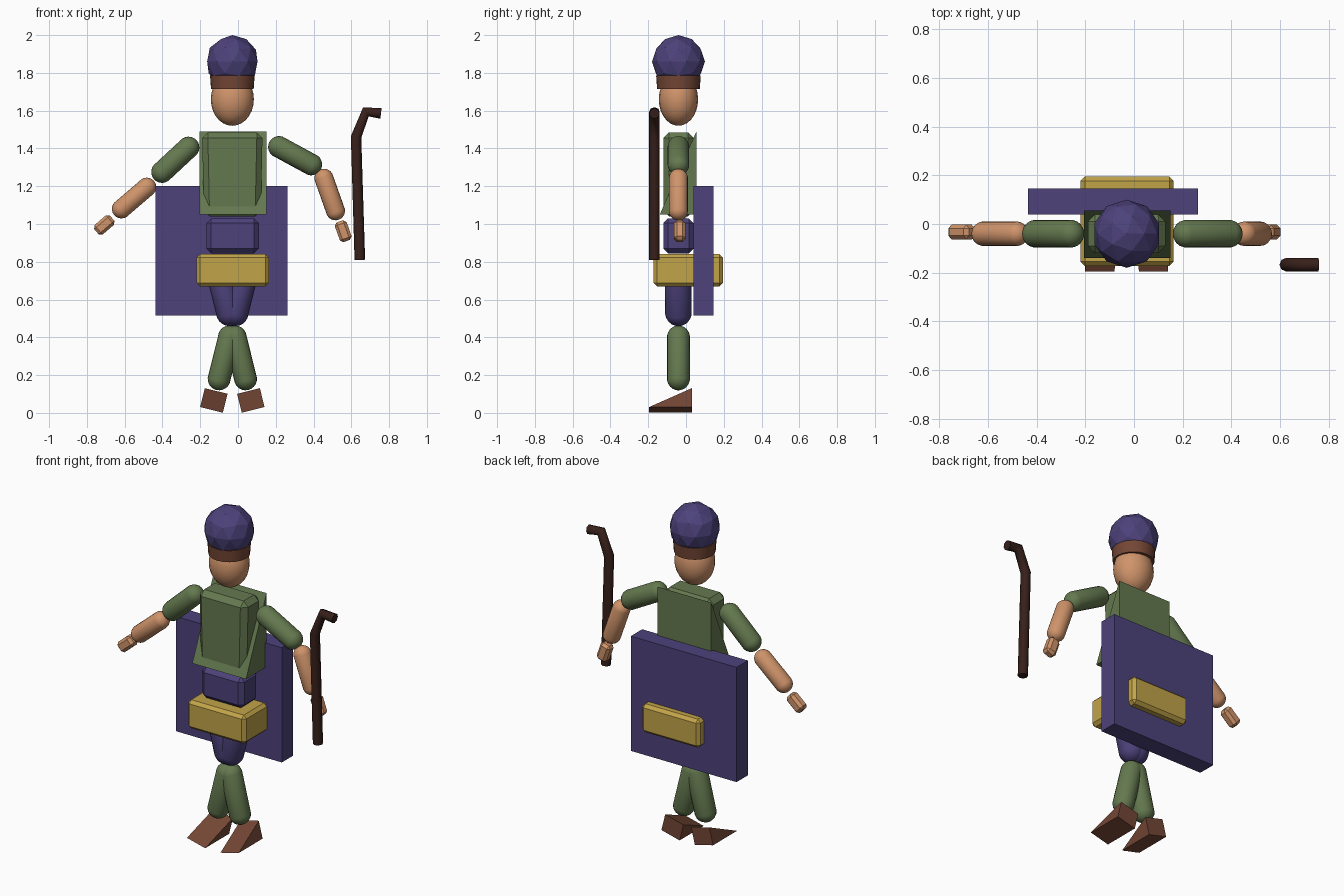
import bpy, bmesh, math
from mathutils import Vector, Matrix

if "Cube" in bpy.data.objects:
    bpy.data.objects.remove(bpy.data.objects["Cube"])

CX, CY = -0.03, -0.04          # body axis


def material(name, r, g, b):
    m = bpy.data.materials.new(name)
    m.diffuse_color = [(c / 255) ** 2.2 for c in (r, g, b)] + [1]
    m.use_nodes = True
    m.node_tree.nodes["Principled BSDF"].inputs["Base Color"].default_value = m.diffuse_color
    return m


PURPLE = material("purple_cloth", 78, 68, 122)
GREEN = material("green_cloth", 100, 120, 80)
GOLD = material("gold", 192, 162, 74)
SKIN = material("skin", 206, 146, 106)
BROWN = material("brown_leather", 115, 72, 56)
DARK = material("dark_wood", 58, 37, 32)


def finish(name, bm, mat, matrix=None, smooth=None):
    if matrix:
        bm.transform(matrix)
    bmesh.ops.recalc_face_normals(bm, faces=bm.faces)
    me = bpy.data.meshes.new(name)
    bm.to_mesh(me)
    bm.free()
    me.materials.append(mat)
    if smooth:
        me.shade_smooth()
        me.set_sharp_from_angle(angle=math.radians(smooth))
    ob = bpy.data.objects.new(name, me)
    bpy.context.collection.objects.link(ob)
    return ob


def box(name, lo, hi, mat, bevel=0, taper=1, turn=0):
    lo, hi = Vector(lo), Vector(hi)
    bm = bmesh.new()
    bmesh.ops.create_cube(bm, size=1, matrix=Matrix.Diagonal((*(hi - lo), 1)))
    for v in bm.verts:
        if v.co.z < 0:
            v.co.x *= taper
    if bevel:
        bmesh.ops.bevel(bm, geom=bm.edges[:], offset=bevel, segments=1,
                        affect='EDGES', profile=0.5)
    m = Matrix.Translation((lo + hi) / 2) @ Matrix.Rotation(turn, 4, 'Y')
    return finish(name, bm, mat, m)


def wedge(name, center, size, mat, turn=0):
    # full height at the back, sloping down to the front edge
    w, d, h = (s / 2 for s in size)
    bm = bmesh.new()
    a, b = ([bm.verts.new((x, y, z)) for y, z in ((-d, -h), (d, -h), (d, h))]
            for x in (-w, w))
    bm.faces.new(a)
    bm.faces.new(b)
    for i in range(3):
        j = (i + 1) % 3
        bm.faces.new((a[i], a[j], b[j], b[i]))
    m = Matrix.Translation(center) @ Matrix.Rotation(turn, 4, 'Y')
    return finish(name, bm, mat, m)


def capsule(name, p, q, r, mat):
    p, q = Vector((p[0], CY, p[1])), Vector((q[0], CY, q[1]))
    axis = q - p
    bm = bmesh.new()
    bmesh.ops.create_uvsphere(bm, u_segments=20, v_segments=11, radius=r * 1.01)
    for v in bm.verts:
        v.co.z += math.copysign(axis.length / 2, v.co.z)
    m = Matrix.Translation((p + q) / 2) @ axis.to_track_quat('Z', 'Y').to_matrix().to_4x4()
    return finish(name, bm, mat, m, 40)


# head, hat band and hat
bm = bmesh.new()
bmesh.ops.create_uvsphere(bm, u_segments=20, v_segments=14, radius=1)
finish("head", bm, SKIN, Matrix.Translation((CX, CY, 1.66))
       @ Matrix.Diagonal((0.114, 0.104, 0.14, 1)), 40)
bm = bmesh.new()
bmesh.ops.create_cone(bm, cap_ends=True, segments=20, radius1=0.113, radius2=0.118, depth=0.07)
finish("hat_band", bm, BROWN, Matrix.Translation((CX, CY, 1.75)), 40)
bm = bmesh.new()
bmesh.ops.create_icosphere(bm, subdivisions=2, radius=0.14)
finish("hat", bm, PURPLE, Matrix.Translation((CX, CY, 1.86)))

# torso, coat, waist, belt and cape
box("torso", (-0.19, -0.12, 1.04), (0.13, 0.04, 1.485), GREEN, 0.03, 0.94)
wedge("coat", (-0.0275, -0.042, 1.27), (0.355, 0.194, 0.44), GREEN)
box("waist", (-0.167, -0.12, 0.845), (0.11, 0.04, 1.03), PURPLE, 0.025)
box("belt", (-0.22, -0.172, 0.67), (0.163, 0.195, 0.84), GOLD, 0.018)
box("cape", (-0.436, 0.039, 0.515), (0.262, 0.146, 1.2), PURPLE)

# legs
for side, s in (("left", 1), ("right", -1)):
    capsule(side + "_thigh", (CX - s * 0.07, 0.75), (CX - s * 0.015, 0.53), 0.07, PURPLE)
    capsule(side + "_shin", (CX - s * 0.015, 0.402), (CX - s * 0.07, 0.18), 0.06, GREEN)
    wedge(side + "_shoe", (CX - s * 0.098, -0.082, 0.066), (0.124, 0.226, 0.103),
          BROWN, s * math.radians(14))

# arms: shoulder, elbow, forearm start and end, hand centre (x, z)
for side, sh, el, fa, wr, hand in (
        ("left", (-0.262, 1.405), (-0.402, 1.275), (-0.483, 1.195), (-0.617, 1.08), (-0.708, 0.995)),
        ("right", (0.217, 1.408), (0.388, 1.315), (0.455, 1.242), (0.516, 1.07), (0.557, 0.962))):
    capsule(side + "_upper_arm", sh, el, 0.057, GREEN)
    capsule(side + "_forearm", fa, wr, 0.05, SKIN)
    x, z = hand
    turn = math.atan2(fa[0] - wr[0], fa[1] - wr[1])
    box(side + "_hand", (x - 0.033, CY + 0.007 - 0.03, z - 0.055),
        (x + 0.033, CY + 0.007 + 0.03, z + 0.055), SKIN, 0.015, 1, turn)

# walking stick
crv = bpy.data.curves.new("walking_stick", 'CURVE')
crv.dimensions = '3D'
crv.bevel_depth = 0.028
crv.bevel_resolution = 2
crv.use_fill_caps = True
path = ((0.645, 0.81), (0.625, 1.46), (0.677, 1.594), (0.757, 1.585))
sp = crv.splines.new('POLY')
sp.points.add(len(path) - 1)
for pt, (x, z) in zip(sp.points, path):
    pt.co = (x, -0.167, z, 1)
crv.materials.append(DARK)
bpy.context.collection.objects.link(bpy.data.objects.new("walking_stick", crv))
